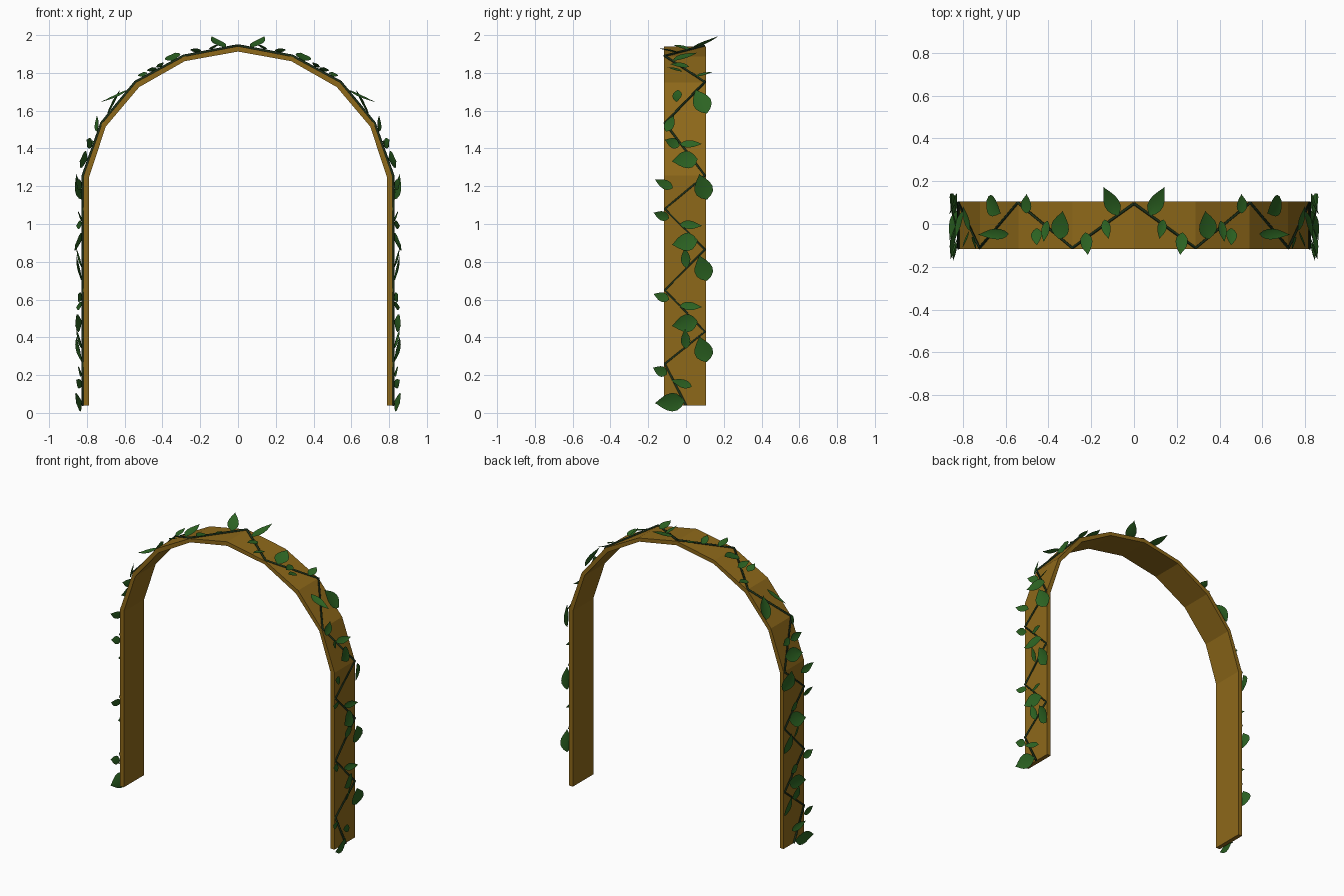
import bpy
from mathutils import Vector

if "Cube" in bpy.data.objects:
    bpy.data.objects.remove(bpy.data.objects["Cube"])

YC, HALF = -0.006, 0.111      # arch centre and half depth in y


def material(name, rgb):
    m = bpy.data.materials.new(name)
    m.diffuse_color = (*rgb, 1)
    m.use_nodes = True
    m.node_tree.nodes["Principled BSDF"].inputs["Base Color"].default_value = m.diffuse_color
    return m


def add_mesh(name, verts, faces, mat):
    me = bpy.data.meshes.new(name)
    me.from_pydata(verts, [], faces)
    me.materials.append(mat)
    ob = bpy.data.objects.new(name, me)
    bpy.context.collection.objects.link(ob)
    return ob


wood = material("wood", (0.27, 0.14, 0.01))
stem = material("stem", (0.012, 0.03, 0.01))
green = material("leaf", (0.025, 0.125, 0.016))

# right half profile from foot to apex, outer and inner
outer = [(0.817, 0.04), (0.817, 1.257), (0.72, 1.532), (0.54, 1.75), (0.288, 1.886), (0, 1.941)]
inner = [(0.788, 0.04), (0.788, 1.25), (0.70, 1.516), (0.523, 1.725), (0.282, 1.862), (0, 1.913)]

# arch: rectangular section swept along the profile
def full(p):
    return p + [(-x, z) for x, z in reversed(p[:-1])]


verts, faces = [], []
for (ox, oz), (ix, iz) in zip(full(outer), full(inner)):
    verts += [(ox, YC - HALF, oz), (ox, YC + HALF, oz), (ix, YC + HALF, iz), (ix, YC - HALF, iz)]
n = len(verts) // 4
for i in range(n - 1):
    for k in range(4):
        a, b = i * 4 + k, i * 4 + (k + 1) % 4
        faces.append((a, b, b + 4, a + 4))
faces += [(3, 2, 1, 0), tuple(range(4 * n - 4, 4 * n))]
add_mesh("arch", verts, faces, wood)


# frame on the outer surface at distance s along the profile
def frame(s):
    d = s - outer[0][1]
    for i, (a, b) in enumerate(zip(outer, outer[1:])):
        a, b = Vector((a[0], 0, a[1])), Vector((b[0], 0, b[1]))
        t = (b - a).normalized()
        if d <= (b - a).length + 1e-4 or i == len(outer) - 2:
            return a + t * d, t, Vector((t.z, 0, -t.x))
        d -= (b - a).length


# vine: zigzag stem on both sides
zig = [(0, 0.04), (-0.112, 0.26), (0.1, 0.43), (-0.112, 0.65), (0.1, 0.865), (-0.112, 1.08),
       (0.1, 1.257), (-0.112, 1.549), (0.1, 1.831), (-0.112, 2.118), (0.095, 2.411)]
cu = bpy.data.curves.new("vine", "CURVE")
cu.dimensions = "3D"
cu.bevel_depth = 0.007
cu.bevel_resolution = 1
cu.use_fill_caps = True
cu.materials.append(stem)
for side in (1, -1):
    sp = cu.splines.new("POLY")
    sp.points.add(len(zig) - 1)
    for p, (y, s) in zip(sp.points, zig):
        o, t, nrm = frame(s)
        q = o + nrm * 0.004
        p.co = (q.x * side, y, q.z, 1)
bpy.context.collection.objects.link(bpy.data.objects.new("vine", cu))

# leaves: (base y, base s, tip y, tip s, width, tip lift)
unit = [(0.11, 0.70, 0.07, 0.835, 0.098, 0.03), (0.0, 0.77, -0.005, 0.875, 0.05, 0.03),
        (0.06, 0.915, -0.075, 0.89, 0.095, 0.035), (-0.03, 1.0, 0.085, 0.99, 0.045, 0.03),
        (-0.09, 1.03, -0.172, 1.06, 0.05, 0.02)]
leaves = [(-0.01, 0.06, -0.165, 0.052, 0.098, 0.03), (0.03, 0.14, -0.08, 0.175, 0.045, 0.03),
          (-0.1, 0.205, -0.175, 0.24, 0.055, 0.02)]
for off in (-0.43, 0, 0.43):
    for k, (y0, s0, y1, s1, w, h) in enumerate(unit):
        if off <= 0 or k not in (1, 4):
            leaves.append((y0, s0 + off, y1, s1 + off, w, h))
leaves += [
    (-0.07, 1.19, -0.165, 1.235, 0.05, 0.03),
    (-0.035, 1.42, -0.112, 1.44, 0.055, 0.04),
    (-0.105, 1.5, -0.065, 1.58, 0.055, 0.03),
    (-0.045, 1.77, -0.05, 1.63, 0.05, 0.07),
    (0.11, 1.61, 0.05, 1.75, 0.098, 0.03),
    (0.05, 1.877, 0.14, 1.891, 0.05, 0.02),
    (-0.02, 1.933, -0.10, 1.945, 0.05, 0.02),
    (0.015, 1.99, -0.085, 1.98, 0.045, 0.02),
    (-0.07, 2.053, 0.06, 2.088, 0.085, 0.03),
    (-0.04, 2.182, -0.145, 2.197, 0.055, 0.02),
    (0.02, 2.272, -0.07, 2.296, 0.045, 0.02),
    (0.04, 2.335, 0.172, 2.282, 0.07, 0.07)]
rows = [(0, 0.05), (0.1, 0.55), (0.25, 0.92), (0.42, 1), (0.6, 0.85), (0.78, 0.5), (0.9, 0.2), (1, 0)]
verts, faces = [], []
for i, (y0, s0, y1, s1, w, lift) in enumerate(leaves):
    o, t, nrm = frame(s0)
    axis = Vector((0, y1 - y0, 0)) + t * (s1 - s0)
    across = axis.normalized().cross(nrm)
    roll = (0.25, -0.3, 0.1)[i % 3]
    start = len(verts)
    for f, k in rows:
        mid = o + Vector((0, y0, 0)) + axis * f + nrm * (0.01 + lift * f ** 1.5)
        for e in (-1, 0, 1):
            half = e * k * w / 2
            verts.append(mid + across * half + nrm * (abs(half) * 0.25 + half * roll))
    for r in range(len(rows) - 1):
        for c in range(2):
            a = start + r * 3 + c
            faces.append((a, a + 3, a + 4, a + 1))
leaf_ob = add_mesh("leaves", verts, faces, green)
leaf_ob.data.polygons.foreach_set("use_smooth", [True] * len(faces))
leaf_ob.modifiers.new("mirror", "MIRROR").use_mirror_merge = False
